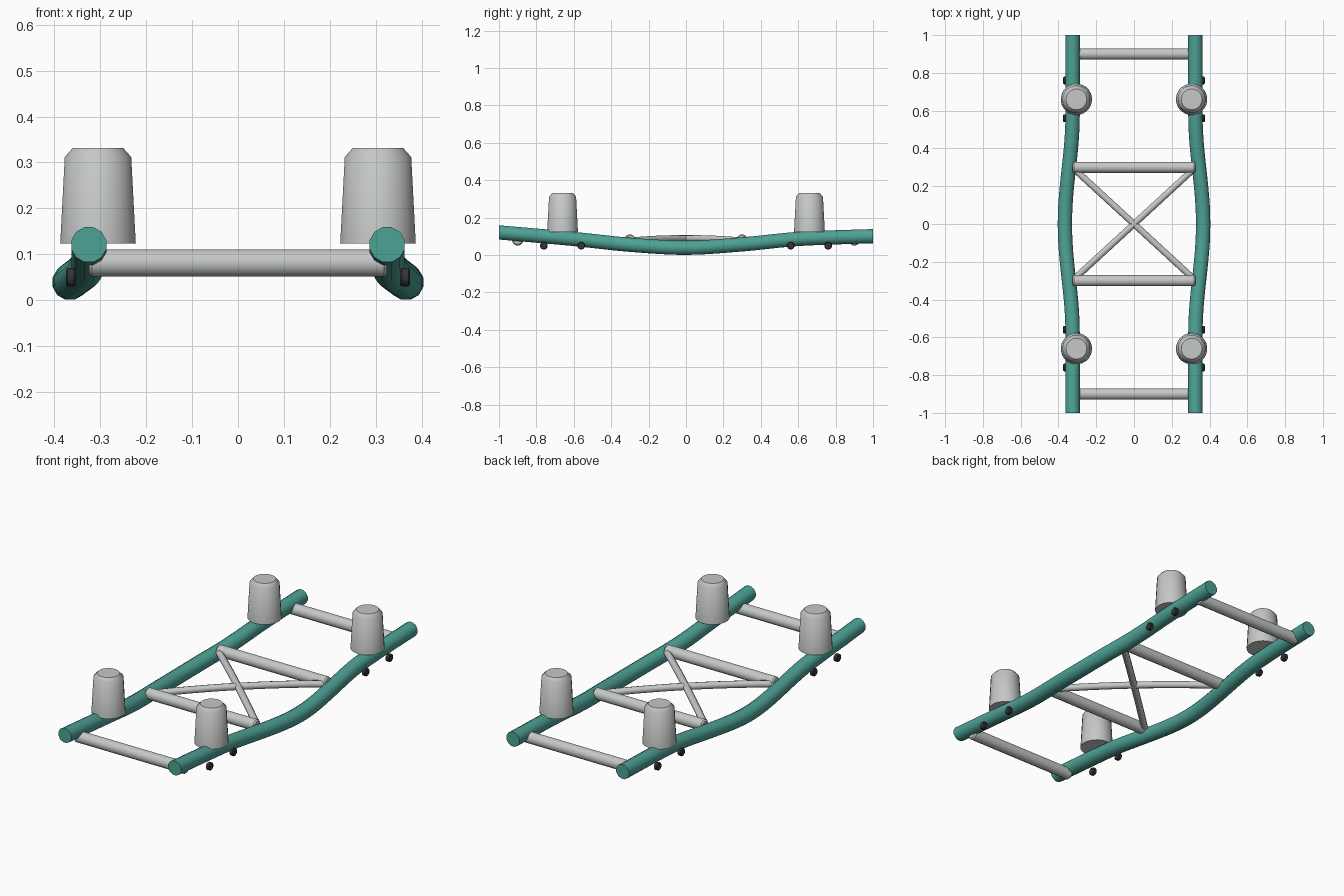
import bpy, bmesh, math
from mathutils import Vector

if "Cube" in bpy.data.objects:
    bpy.data.objects.remove(bpy.data.objects["Cube"])


def material(name, rgb):
    m = bpy.data.materials.new(name)
    m.diffuse_color = (*rgb, 1)
    m.use_nodes = True
    m.node_tree.nodes["Principled BSDF"].inputs["Base Color"].default_value = m.diffuse_color
    return m


TEAL = material("teal paint", (0.075, 0.36, 0.30))
GREY = material("light grey metal", (0.56, 0.58, 0.57))
DARK = material("dark rubber", (0.035, 0.035, 0.038))


def loft(name, rings, mat):
    """Skin a list of equal-length rings and cap both ends."""
    bm = bmesh.new()
    loops = [[bm.verts.new(p) for p in ring] for ring in rings]
    for a, b in zip(loops, loops[1:]):
        for i in range(len(a)):
            j = (i + 1) % len(a)
            bm.faces.new((a[i], a[j], b[j], b[i]))
    bm.faces.new(loops[0])
    bm.faces.new(loops[-1])
    bmesh.ops.recalc_face_normals(bm, faces=bm.faces)
    mesh = bpy.data.meshes.new(name)
    bm.to_mesh(mesh)
    bm.free()
    mesh.materials.append(mat)
    ob = bpy.data.objects.new(name, mesh)
    bpy.context.collection.objects.link(ob)
    bpy.ops.object.select_all(action='DESELECT')
    ob.select_set(True)
    bpy.context.view_layer.objects.active = ob
    bpy.ops.object.shade_smooth_by_angle(angle=math.radians(40))
    return ob


def ring(center, u, v, r, n):
    c = Vector(center)
    return [c + (u * math.cos(t) + v * math.sin(t)) * r
            for t in (2 * math.pi * (i + 0.5) / n for i in range(n))]


def tube(name, path, radii, n, mat):
    """Tube along points, one radius per point, rings square to the overall axis."""
    path = [Vector(p) for p in path]
    axis = (path[-1] - path[0]).normalized()
    ref = Vector((1, 0, 0)) if abs(axis.z) > 0.9 else Vector((0, 0, 1))
    u = axis.cross(ref).normalized()
    v = u.cross(axis)
    return loft(name, [ring(p, u, v, r, n) for p, r in zip(path, radii)], mat)


def interp(y, keys):
    """Smooth interpolation through (y, z) keys with Hermite tangents."""
    last = len(keys) - 1

    def slope(i):
        a, b = keys[max(i - 1, 0)], keys[min(i + 1, last)]
        return (b[1] - a[1]) / (b[0] - a[0])

    for i in range(last):
        (y0, z0), (y1, z1) = keys[i], keys[i + 1]
        if y <= y1 or i == last - 1:
            h = y1 - y0
            t = (y - y0) / h
            return ((2*t**3 - 3*t*t + 1) * z0 + (t**3 - 2*t*t + t) * h * slope(i)
                    + (3*t*t - 2*t**3) * z1 + (t**3 - t*t) * h * slope(i + 1))


# Height of the rail centreline along its length
RAIL_Z = [(-1, 0.121), (-0.6, 0.086), (-0.3, 0.055), (0, 0.039),
          (0.3, 0.057), (0.6, 0.086), (1, 0.101)]
X, Z = Vector((1, 0, 0)), Vector((0, 0, 1))

for side, s in (("left", -1), ("right", 1)):
    # Bowed side rail
    rings = []
    for i in range(41):
        y = -1 + i / 20
        bow = 0.5 + 0.5 * math.cos(math.pi * min(abs(y) / 0.58, 1))
        rings.append(ring((s * (0.325 + 0.041 * bow), y, interp(y, RAIL_Z)), X, Z, 0.0393, 12))
    loft(side + "_rail", rings, TEAL)

    for end, e in (("front", -1), ("rear", 1)):
        # Tapered spring cup with chamfered top
        zs, rs = (0.124, 0.312, 0.332), (0.083, 0.073, 0.055)
        tube(f"{side}_{end}_spring_cup", [(s * 0.305, e * 0.66, z) for z in zs], rs, 24, GREY)
        # Suspension bushings
        for k, y in enumerate((0.56, 0.76)):
            xs = (0.353, 0.357, 0.371, 0.375)
            tube(f"{side}_{end}_bushing_{k + 1}", [(s * x, e * y, 0.05) for x in xs],
                 (0.017, 0.021, 0.021, 0.017), 12, DARK)

# Straight crossbars
for name, y in (("front_crossbar", -0.9), ("front_middle_crossbar", -0.3),
                ("rear_middle_crossbar", 0.3), ("rear_crossbar", 0.9)):
    tube(name, [(x, y, 0.081) for x in (-0.325, -0.318, 0.318, 0.325)],
         (0.024, 0.0305, 0.0305, 0.024), 12, GREY)

# Slightly arched diagonal braces
for name, s in (("diagonal_brace_a", 1), ("diagonal_brace_b", -1)):
    ts = [-1 + i / 5 for i in range(11)]
    tube(name, [(t * 0.31, s * t * 0.285, 0.089 - 0.012 * t * t) for t in ts],
         [0.018] * 11, 10, GREY)
